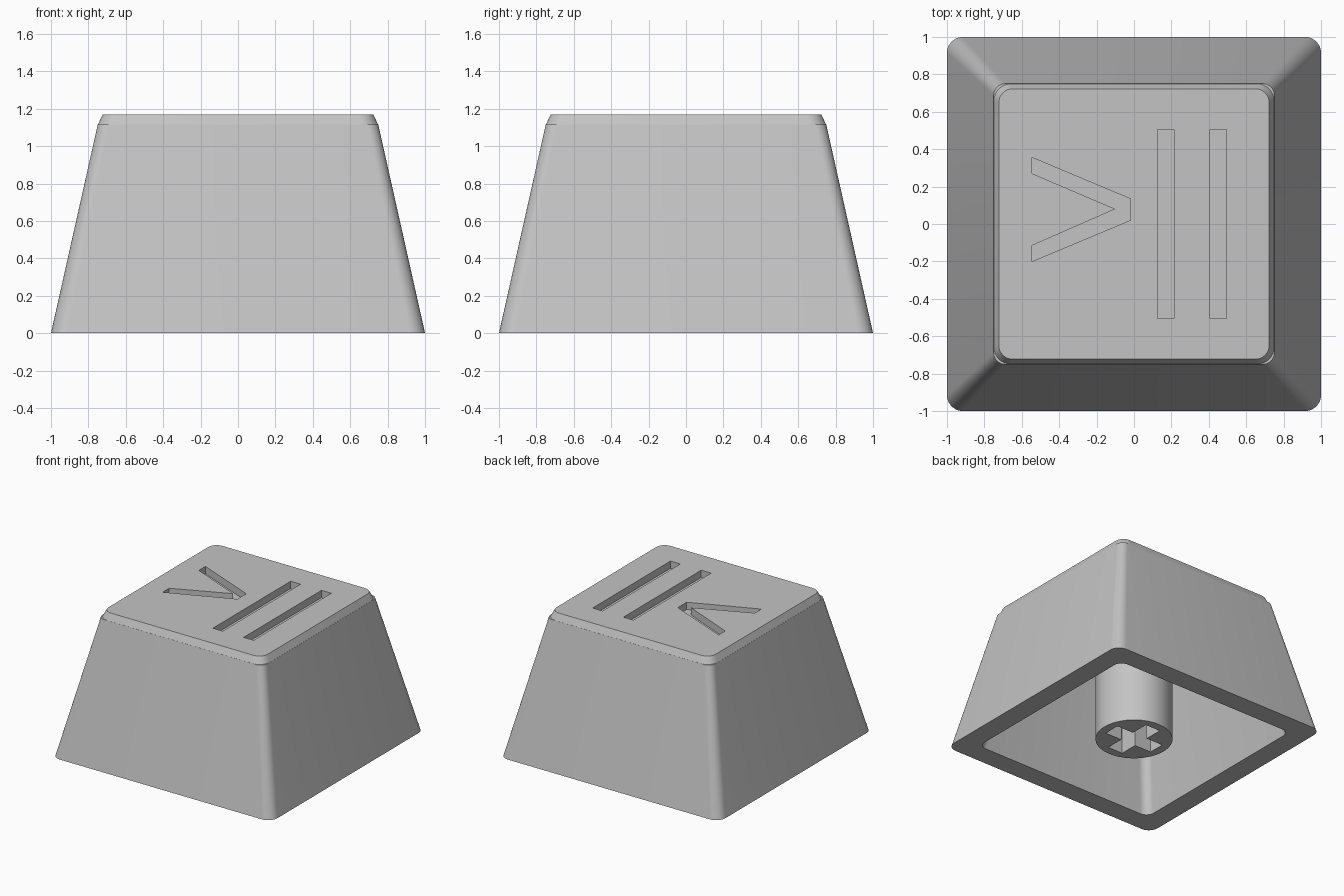
import bpy, bmesh, math
from mathutils import Vector

cube = bpy.data.objects.get("Cube")
if cube:
    bpy.data.objects.remove(cube, do_unlink=True)

grey = bpy.data.materials.new("grey plastic")
grey.use_nodes = True
colour = (0.55, 0.55, 0.55, 1)
grey.diffuse_color = colour
grey.node_tree.nodes["Principled BSDF"].inputs["Base Color"].default_value = colour


def rounded_square(half, radius, z, steps=8):
    """Corner-rounded square ring, counter-clockwise."""
    pts = []
    for k in range(4):
        mid = math.radians(45 + 90 * k)
        cx = math.copysign(half - radius, math.cos(mid))
        cy = math.copysign(half - radius, math.sin(mid))
        for i in range(steps + 1):
            a = math.pi / 2 * (k + i / steps)
            pts.append((cx + radius * math.cos(a), cy + radius * math.sin(a), z))
    return pts


def loft(name, rings):
    """Skin a list of equal-length rings and cap both ends."""
    bm = bmesh.new()
    loops = [[bm.verts.new(p) for p in ring] for ring in rings]
    for a, b in zip(loops, loops[1:]):
        for i in range(len(a)):
            j = (i + 1) % len(a)
            bm.faces.new((a[i], a[j], b[j], b[i]))
    bm.faces.new(loops[0][::-1])
    bm.faces.new(loops[-1])
    bmesh.ops.recalc_face_normals(bm, faces=bm.faces)
    mesh = bpy.data.meshes.new(name)
    bm.to_mesh(mesh)
    bm.free()
    mesh.materials.append(grey)
    obj = bpy.data.objects.new(name, mesh)
    bpy.context.collection.objects.link(obj)
    return obj


def prism(name, outline, z0, z1):
    return loft(name, [[(x, y, z) for x, y in outline] for z in (z0, z1)])


def activate(obj):
    bpy.ops.object.select_all(action="DESELECT")
    obj.select_set(True)
    bpy.context.view_layer.objects.active = obj


def cut(target, cutter):
    """Subtract the cutter, then discard it."""
    cutter.hide_render = True
    mod = target.modifiers.new("cut", "BOOLEAN")
    mod.operation = "DIFFERENCE"
    mod.solver = "EXACT"
    mod.object = cutter
    activate(target)
    bpy.ops.object.modifier_apply(modifier=mod.name)
    bpy.data.objects.remove(cutter, do_unlink=True)


def box_outline(x0, x1, y0, y1):
    return [(x0, y0), (x1, y0), (x1, y1), (x0, y1)]


TOP, SHOULDER, CEILING = 1.17, 1.115, 1.0
ENGRAVE = 0.06

# Hollow tapered shell: ceiling, inner wall, rim, outer wall, chamfer, top
shell = loft("keycap_shell", [
    rounded_square(0.63, 0.07, CEILING),
    rounded_square(0.83, 0.07, 0),
    rounded_square(1.0, 0.085, 0),
    rounded_square(0.75, 0.06, SHOULDER),
    rounded_square(0.749, 0.09, SHOULDER),
    rounded_square(0.723, 0.075, TOP),
])

# Engraved chevron and two bars in the top face
chevron = [(-0.545, 0.355), (-0.545, 0.27), (-0.1, 0.08), (-0.545, -0.115),
           (-0.545, -0.2), (-0.02, 0.02), (-0.02, 0.135)]
cut(shell, prism("chevron_cutter", chevron, TOP - ENGRAVE, TOP + 0.1))
for x in (0.17, 0.45):
    bar = box_outline(x - 0.045, x + 0.045, -0.505, 0.505)
    cut(shell, prism("bar_cutter", bar, TOP - ENGRAVE, TOP + 0.1))

# Central stem with a cross-shaped socket
circle = [(0.29 * math.cos(math.tau * i / 64), 0.29 * math.sin(math.tau * i / 64))
          for i in range(64)]
stem = prism("stem", circle, 0, CEILING + 0.01)
arm, slot = 0.22, 0.068
cross = []
for k in range(4):
    for x, y in ((arm, -slot), (arm, slot), (slot, slot)):
        c, s = round(math.cos(k * math.pi / 2)), round(math.sin(k * math.pi / 2))
        cross.append((c * x - s * y, s * x + c * y))
cut(stem, prism("cross_cutter", cross, -0.1, 0.45))

for obj in (shell, stem):
    activate(obj)
    bpy.ops.object.shade_smooth_by_angle(angle=math.radians(25))
